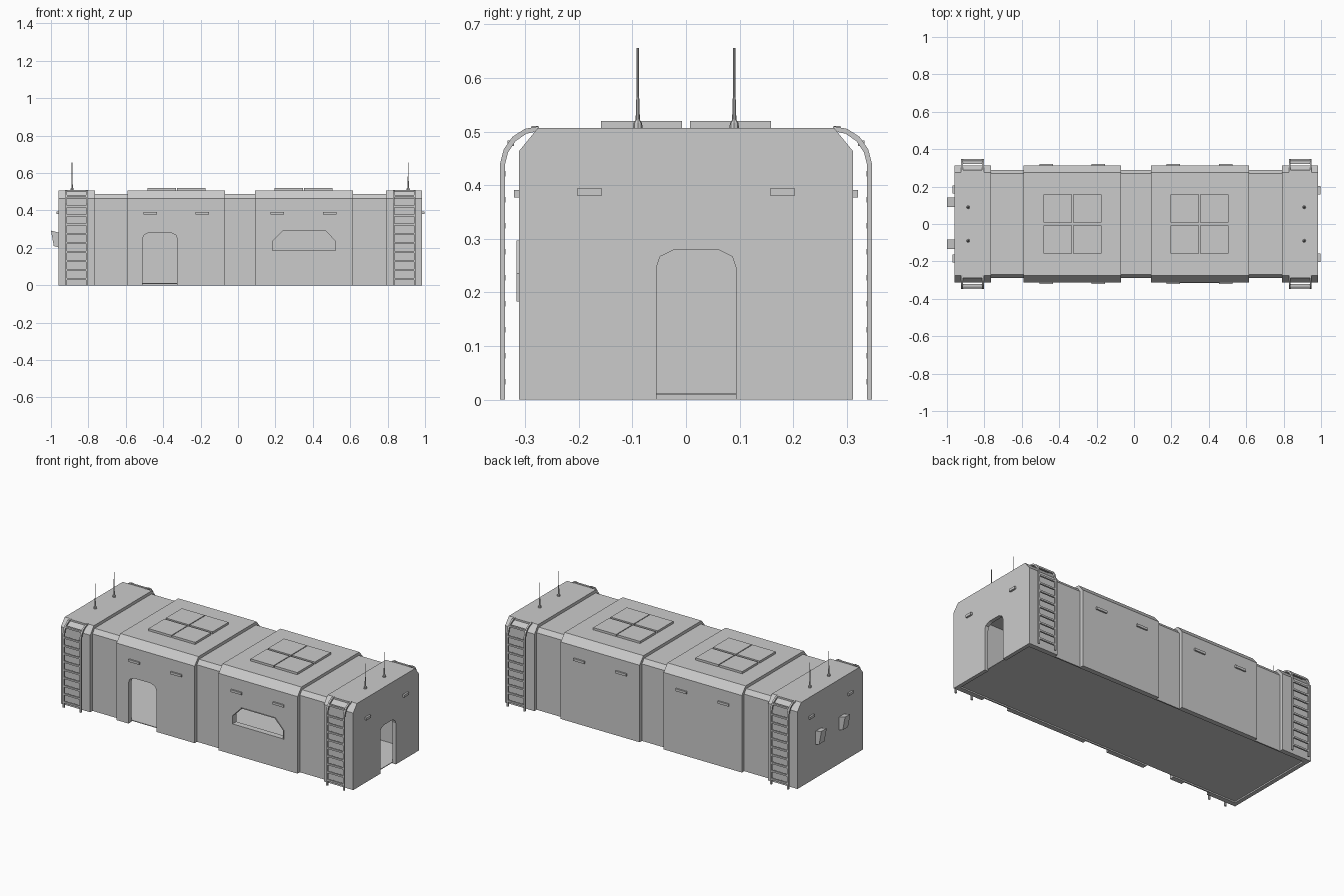
import bpy, bmesh
from mathutils import Vector

if "Cube" in bpy.data.objects:
    bpy.data.objects.remove(bpy.data.objects["Cube"])


def finish(name, bm):
    bmesh.ops.recalc_face_normals(bm, faces=bm.faces)
    me = bpy.data.meshes.new(name)
    bm.to_mesh(me)
    bm.free()
    ob = bpy.data.objects.new(name, me)
    bpy.context.collection.objects.link(ob)
    return ob


def loft(name, rings):
    """Closed solid through a list of equal-length rings of 3D points."""
    bm = bmesh.new()
    vs = [[bm.verts.new(p) for p in r] for r in rings]
    n = len(vs[0])
    for a, b in zip(vs, vs[1:]):
        for i in range(n):
            bm.faces.new((a[i], a[(i + 1) % n], b[(i + 1) % n], b[i]))
    bm.faces.new(vs[0])
    bm.faces.new(vs[-1])
    return finish(name, bm)


def box(name, x0, x1, y0, y1, z0, z1):
    return loft(name, [[(x, y0, z0), (x, y1, z0), (x, y1, z1), (x, y0, z1)] for x in (x0, x1)])


def prism_x(name, yz, x0, x1):
    return loft(name, [[(x, y, z) for y, z in yz] for x in (x0, x1)])


def prism_y(name, xz, y0, y1):
    return loft(name, [[(x, y, z) for x, z in xz] for y in (y0, y1)])


def cut(ob, cutter):
    m = ob.modifiers.new("cut", "BOOLEAN")
    m.operation, m.solver, m.object = "DIFFERENCE", "EXACT", cutter
    bpy.context.view_layer.objects.active = ob
    bpy.ops.object.modifier_apply(modifier=m.name)


def arch(a, b, top, rx, rz, z0=-0.1):
    """Doorway outline with softened upper corners."""
    return [(a, z0), (a, top - rz), (a + 0.2 * rx, top - 0.4 * rz), (a + rx, top),
            (b - rx, top), (b - 0.2 * rx, top - 0.4 * rz), (b, top - rz), (b, z0)]


# Hull: alternating full and recessed sections
full = [(-0.312, 0), (-0.312, 0.463), (-0.276, 0.507), (0.276, 0.507), (0.312, 0.463), (0.312, 0)]
slim = [(-0.29, 0), (-0.29, 0.463), (-0.27, 0.489), (0.27, 0.489), (0.29, 0.463), (0.29, 0)]
edges = [-0.96, -0.765, -0.59, -0.07, 0.09, 0.615, 0.79, 0.985]
rings = []
for i, (a, b) in enumerate(zip(edges, edges[1:])):
    for x in (a, b):
        rings.append([(x, y, z) for y, z in (slim if i % 2 else full)])
hull = loft("hull", rings)

# Window frame and openings
window = [(0.182, 0.183), (0.182, 0.235), (0.24, 0.297), (0.468, 0.297), (0.525, 0.235), (0.525, 0.183)]
mid = Vector((0.3535, 0.235))
inner = [tuple(mid + Vector(((x - mid.x) * 0.98, (z - mid.y) * 0.95))) for x, z in window]
frame = prism_y("window_frame", window, -0.316, -0.28)
win_cut = prism_y("window_cutter", inner, -0.4, -0.2)
cutters = [
    box("room_cutter", -0.935, 0.962, -0.282, 0.282, -0.1, 0.46),
    prism_y("front_door_cutter", arch(-0.51, -0.325, 0.282, 0.035, 0.035), -0.4, -0.2),
    prism_x("side_door_cutter", arch(-0.055, 0.093, 0.28, 0.034, 0.033), 0.9, 1.1),
    win_cut,
]
for c in cutters:
    cut(hull, c)
cut(frame, win_cut)
for c in cutters:
    bpy.data.objects.remove(c)

# Floor, set slightly above the wall bottoms
box("floor", -0.94, 0.967, -0.286, 0.286, 0.008, 0.012)

# Roof panels, two groups of four
for x in (-0.485, 0.195):
    for dx in (0, 0.158):
        for y in (-0.159, 0.007):
            box("roof_panel", x + dx, x + dx + 0.153, y, y + 0.152, 0.50, 0.52)

# Small lamps along the long sides and on the ends
for s in (-1, 1):
    for x in (-0.47, -0.19, 0.21, 0.49):
        box("side_lamp", x - 0.036, x + 0.036, s * 0.30, s * 0.321, 0.377, 0.391)
    box("right_lamp", 0.97, 0.996, s * 0.18 - 0.022, s * 0.18 + 0.022, 0.38, 0.395)
    box("left_lamp", -0.971, -0.95, s * 0.185 - 0.022, s * 0.185 + 0.022, 0.38, 0.395)

# Wedge-shaped hoods on the left end
for y in (-0.108, 0.116):
    prof = [(-0.95, 0.2), (-0.985, 0.21), (-1.0, 0.292), (-0.95, 0.28)]
    prism_y("end_hood", prof, y - 0.025, y + 0.025)

# Antennas with a stubby tapered base
for x in (-0.887, 0.91):
    for y in (-0.09, 0.09):
        prof = [(0.009, 0.505), (0.008, 0.516), (0.004, 0.522), (0.0025, 0.57), (0.002, 0.656)]
        dirs = [(1, 0), (.7, .7), (0, 1), (-.7, .7), (-1, 0), (-.7, -.7), (0, -1), (.7, -.7)]
        loft("antenna", [[(x + r * c, y + r * s, z) for c, s in dirs] for r, z in prof])

# Ladders: curved rails and rungs at all four corners
outer = [(0.347, 0), (0.347, 0.44), (0.34, 0.467), (0.324, 0.49), (0.301, 0.505), (0.274, 0.51)]
inside = [(0.338, 0), (0.338, 0.438), (0.332, 0.461), (0.318, 0.482), (0.298, 0.496), (0.274, 0.501)]
for s in (-1, 1):
    for cx in (-0.863, 0.889):
        for dx in (-0.056, 0.056):
            x0, x1 = cx + dx - 0.005, cx + dx + 0.005
            loft("ladder_rail", [[(x0, s * a, az), (x1, s * a, az), (x1, s * b, bz), (x0, s * b, bz)]
                                 for (a, az), (b, bz) in zip(outer, inside)])
        for i in range(9):
            z = 0.033 + i * 0.0485
            box("ladder_rung", cx - 0.054, cx + 0.054, s * 0.337, s * 0.347, z - 0.005, z + 0.005)
        for y, z in ((0.327, 0.478), (0.282, 0.505)):
            box("ladder_top_rung", cx - 0.054, cx + 0.054, s * (y - 0.006), s * (y + 0.006), z - 0.005, z + 0.005)
